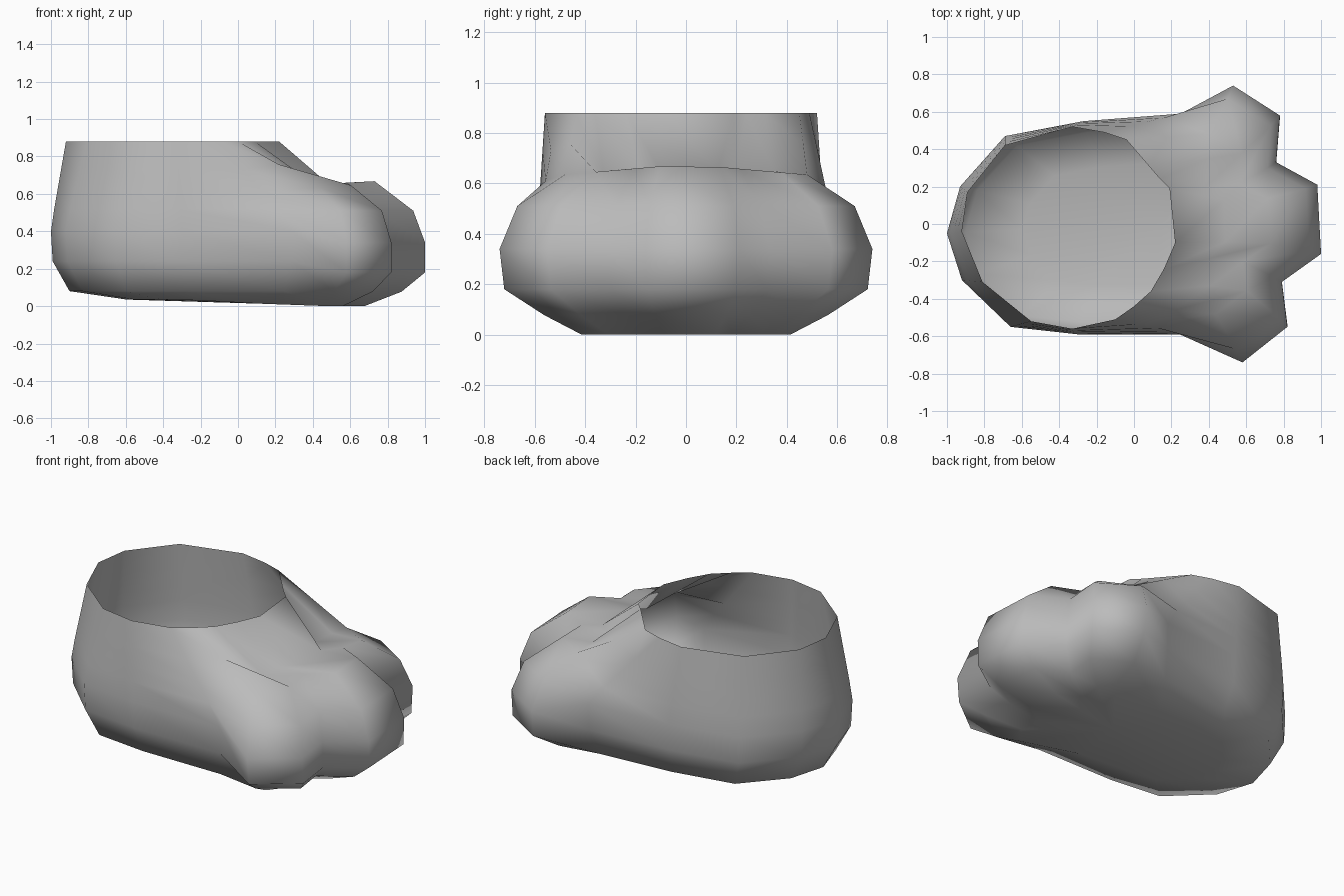
import bpy, bmesh

if "Cube" in bpy.data.objects:
    bpy.data.objects.remove(bpy.data.objects["Cube"])

# Widest plan outline of the paw: heel, left side, three toes, right side
OUTLINE = [(-1, -.05), (-.93, .20), (-.69, .47), (-.27, .55), (.25, .59),
           (.53, .74), (.78, .58), (.76, .33), (.98, .21), (1, -.16), (.79, -.31),
           (.82, -.55), (.58, -.74), (.29, -.59), (-.30, -.59), (-.66, -.55), (-.92, -.30)]
# Rim of the ankle opening, matched point for point with the outline
RIM = [(-.92, -.04), (-.89, .17), (-.69, .42), (-.33, .52), (-.16, .49),
       (-.04, .45), (.08, .31), (.14, .24), (.19, .19), (.22, -.10), (.16, -.24),
       (.09, -.36), (.0, -.44), (-.10, -.51), (-.33, -.56), (-.55, -.52), (-.81, -.31)]
RIM_Z = .88
TOES, TOE_SIDES = range(5, 13), (5, 12)

# Per level: toe (scale x, scale y, z) and heel/side (scale, z)
LEVELS = [((.64, .56, .00), (.55, None)),
          ((.86, .76, .077), (.89, .08)),
          ((1, .975, .18), (.99, .24)),
          ((1, 1, .34), (1, .40)),
          ((.93, .905, .51), (1, .52)),
          ((.70, .65, .635), (1, .61)),
          ((.43, .60, .635), (1, .73))]


def ring_point(i, k):
    (sx, sy, z), (s, hz) = LEVELS[k]
    x, y = OUTLINE[i]
    if i in TOES:
        if k == 0 and i in TOE_SIDES:
            return (.48, y * sy, z)
        if k == 6 and i in TOE_SIDES:
            # Outer toe edge runs straight up to the rim
            a = ring_point(i, 5)
            return tuple((p + q) / 2 for p, q in zip(a, (*RIM[i], RIM_Z)))
        px, py = .1 + (x - .1) * sx, y * sy
        # Instep crowns gently towards the middle toe
        if k == 5:
            z += .042 * (1 - abs(py) / .48)
        if k == 6:
            z += .015
        return (px, py, z)
    # Heel and sides lean in towards the rim above the widest level
    if hz is None:
        hz = max(.01, min(.035, .022 - .03 * x))
    t = max(0, (hz - .42) / (RIM_Z - .42))
    px, py = -.1 + (x + .1) * s, y * s
    return (px + (RIM[i][0] - px) * t, py + (RIM[i][1] - py) * t, hz)


# Open paw shell, lofted from the sole up to the ankle
bm = bmesh.new()
n = len(OUTLINE)
rings = [[bm.verts.new(ring_point(i, k)) for i in range(n)] for k in range(len(LEVELS))]
rings.append([bm.verts.new((x, y, RIM_Z)) for x, y in RIM])
for a, b in zip(rings, rings[1:]):
    for i in range(n):
        j = (i + 1) % n
        bm.faces.new((a[i], b[i], b[j], a[j]))

# Sole
centre = bm.verts.new((.15, 0, .012))
for i in range(n):
    bm.faces.new((centre, rings[0][i], rings[0][(i + 1) % n]))
bmesh.ops.recalc_face_normals(bm, faces=bm.faces)
for f in bm.faces:
    f.smooth = True

mesh = bpy.data.meshes.new("paw_foot")
bm.to_mesh(mesh)
bm.free()
paw = bpy.data.objects.new("paw_foot", mesh)
bpy.context.collection.objects.link(paw)

# Mid grey surface
grey = bpy.data.materials.new("mid_grey")
grey.diffuse_color = (.5, .5, .5, 1)
grey.use_nodes = True
grey.node_tree.nodes["Principled BSDF"].inputs["Base Color"].default_value = grey.diffuse_color
mesh.materials.append(grey)
